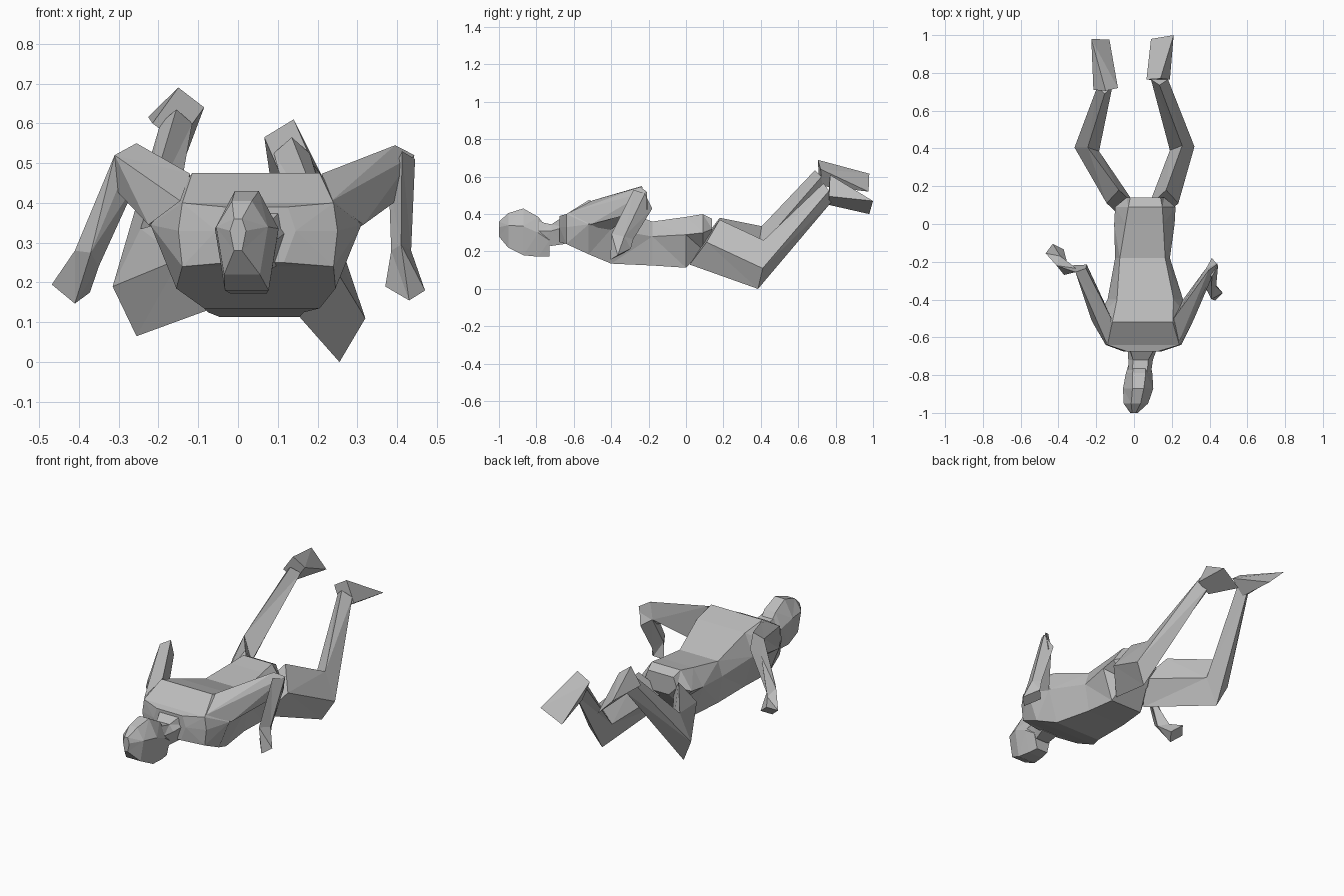
import bpy
import bmesh
from mathutils import Vector

default_cube = bpy.data.objects.get("Cube")
if default_cube:
    bpy.data.objects.remove(default_cube, do_unlink=True)

# One plain grey for the whole figure
grey = bpy.data.materials.new("plain_grey")
grey.use_nodes = True
shade = (0.5, 0.5, 0.5, 1.0)
grey.diffuse_color = shade
grey.node_tree.nodes["Principled BSDF"].inputs["Base Color"].default_value = shade


def diamond(centre, side, up):
    """Four-point limb section: centre plus and minus two half diagonals."""
    centre, side, up = Vector(centre), Vector(side), Vector(up)
    return [centre + side, centre + up, centre - side, centre - up]


def hexagon(y, x, top, middle, bottom):
    """Six-point body section; each level is (half width, height)."""
    right = [Vector((x + width, y, z)) for width, z in (top, middle, bottom)]
    left = [Vector((x - width, y, z)) for width, z in (bottom, middle, top)]
    return right + left


def shoulder(side, middle=.045):
    """Shoulder section, from the collar over the back to the armpit."""
    collar, back, armpit, outer = (.19, -.63, .405), (.165, -.5, .473), (.2, -.42, .3), (.27, -.51, .345)
    return [Vector((middle + side * x, y, z)) for x, y, z in (collar, back, armpit, outer)]


def loft(name, rings):
    """Skin a row of matching sections into a closed, flat-shaded part."""
    bm = bmesh.new()
    loops = [[bm.verts.new(point) for point in ring] for ring in rings]
    count = len(loops[0])
    for first, second in zip(loops, loops[1:]):
        for i in range(count):
            j = (i + 1) % count
            bm.faces.new((first[i], first[j], second[j], second[i]))
    bm.faces.new(loops[0][::-1])
    bm.faces.new(loops[-1])
    bmesh.ops.remove_doubles(bm, verts=bm.verts[:], dist=0.0005)
    bmesh.ops.triangulate(bm, faces=bm.faces[:])
    bmesh.ops.dissolve_degenerate(bm, edges=bm.edges[:], dist=0.0005)
    bmesh.ops.recalc_face_normals(bm, faces=bm.faces[:])
    mesh = bpy.data.meshes.new(name)
    bm.to_mesh(mesh)
    bm.free()
    mesh.materials.append(grey)
    part = bpy.data.objects.new(name, mesh)
    bpy.context.collection.objects.link(part)


# Torso from collar to seat
loft("torso", [
    hexagon(y=-.675, x=.045, top=(.08, .39), middle=(.1, .33), bottom=(.07, .25)),
    hexagon(y=-.64, x=.05, top=(.19, .4), middle=(.2, .33), bottom=(.19, .24)),
    hexagon(y=-.52, x=.045, top=(.16, .475), middle=(.265, .345), bottom=(.2, .185)),
    hexagon(y=-.4, x=.06, top=(.15, .44), middle=(.2, .32), bottom=(.145, .135)),
    hexagon(y=-.18, x=.045, top=(.12, .36), middle=(.145, .28), bottom=(.12, .125)),
    hexagon(y=0, x=.055, top=(.1, .385), middle=(.16, .29), bottom=(.1, .113)),
    hexagon(y=.09, x=.06, top=(.09, .4), middle=(.16, .3), bottom=(.07, .21)),
    hexagon(y=.14, x=.06, top=(.08, .375), middle=(.1, .32), bottom=(.05, .27)),
])

# Neck and head
loft("neck", [
    hexagon(y=-.79, x=.03, top=(.04, .36), middle=(.06, .31), bottom=(.04, .24)),
    hexagon(y=-.72, x=.035, top=(.04, .345), middle=(.065, .31), bottom=(.04, .23)),
    hexagon(y=-.65, x=.045, top=(.07, .39), middle=(.08, .33), bottom=(.05, .24)),
])
loft("head", [
    hexagon(y=-1, x=0, top=(.01, .36), middle=(.02, .33), bottom=(.01, .28)),
    hexagon(y=-.95, x=.01, top=(.025, .405), middle=(.065, .34), bottom=(.045, .22)),
    hexagon(y=-.87, x=.022, top=(.03, .43), middle=(.08, .335), bottom=(.055, .18)),
    hexagon(y=-.79, x=.027, top=(.035, .385), middle=(.07, .3), bottom=(.045, .172)),
    hexagon(y=-.73, x=.03, top=(.03, .31), middle=(.055, .26), bottom=(.035, .172)),
])

# Left arm: raised elbow, forearm hanging down and forward
left_elbow = diamond(centre=(.41, -.225, .485), side=(.033, .015, .035), up=(-.015, -.02, .06))
left_elbow_bend = diamond(centre=(.412, -.23, .48), side=(.033, .01, .03), up=(0, -.05, .05))
left_wrist = diamond(centre=(.41, -.34, .28), side=(.025, .01, 0), up=(0, -.058, .015))
left_fingers = diamond(centre=(.42, -.35, .185), side=(.05, -.015, -.005), up=(.01, -.055, -.03))
loft("left_upper_arm", [shoulder(side=1), left_elbow])
loft("left_forearm", [left_elbow_bend, left_wrist])
loft("left_hand", [left_wrist, left_fingers])

# Right arm: raised elbow, forearm hanging down and outward
right_elbow = diamond(centre=(-.28, -.235, .49), side=(-.03, -.02, .03), up=(.025, 0, .06))
right_wrist = diamond(centre=(-.38, -.22, .26), side=(-.03, 0, .02), up=(.01, -.05, .015))
right_fingers = diamond(centre=(-.42, -.145, .185), side=(-.048, -.01, .01), up=(.01, -.04, -.038))
loft("right_upper_arm", [shoulder(side=-1), right_elbow])
loft("right_forearm", [right_elbow, right_wrist])
loft("right_hand", [right_wrist, right_fingers])

# Left leg: knee on the ground, shin raised behind, wedge foot
left_hip = diamond(centre=(.155, .1, .25), side=(.08, .01, 0), up=(.015, .08, .12))
left_knee = diamond(centre=(.255, .4, .13), side=(.065, .01, -.02), up=(0, .015, .13))
left_ankle = diamond(centre=(.135, .765, .525), side=(.045, 0, 0), up=(0, -.03, .04))
left_heel = diamond(centre=(.128, .765, .53), side=(.062, 0, -.035), up=(.012, .005, .08))
left_toes = diamond(centre=(.15, .99, .435), side=(.06, .01, .035), up=(.06, .01, .035))
loft("left_thigh", [left_hip, left_knee])
loft("left_shin", [left_knee, left_ankle])
loft("left_foot", [left_heel, left_toes])

# Right leg: the same pose, held slightly higher
right_hip = diamond(centre=(-.065, .1, .26), side=(-.08, .01, 0), up=(-.015, .08, .12))
right_knee = diamond(centre=(-.25, .395, .2), side=(-.065, .01, -.01), up=(.005, .01, .135))
right_ankle = diamond(centre=(-.155, .725, .6), side=(-.04, 0, 0), up=(0, -.035, .035))
right_heel = diamond(centre=(-.15, .715, .62), side=(-.065, -.005, -.02), up=(0, -.01, .07))
right_toes = diamond(centre=(-.178, .978, .568), side=(-.048, .002, .048), up=(-.048, .002, .048))
loft("right_thigh", [right_hip, right_knee])
loft("right_shin", [right_knee, right_ankle])
loft("right_foot", [right_heel, right_toes])
